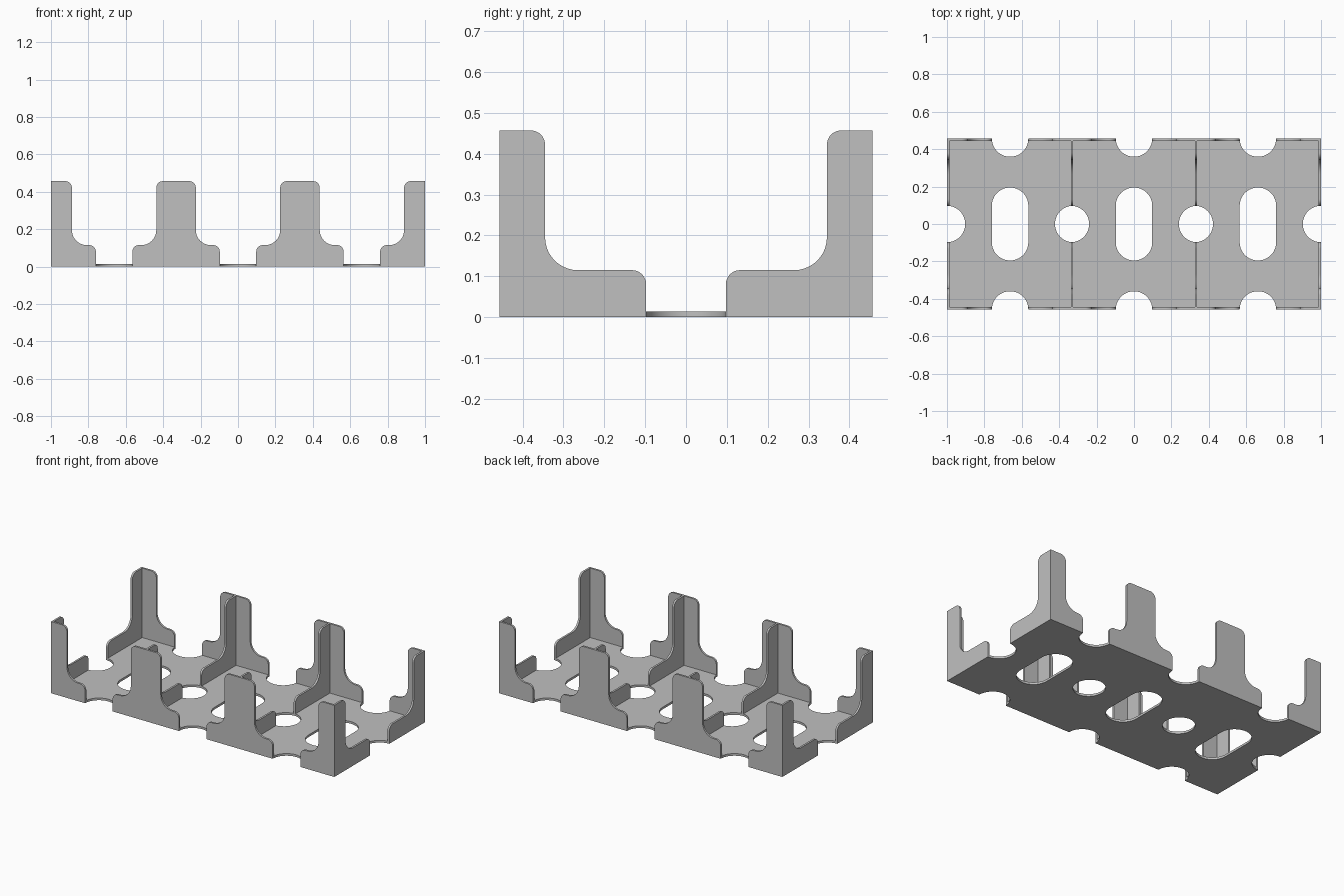
import bpy, bmesh
from math import cos, sin, acos, pi
from mathutils import Vector

if "Cube" in bpy.data.objects:
    bpy.data.objects.remove(bpy.data.objects["Cube"], do_unlink=True)

T = 0.0125              # wall thickness
PITCH = (2 - T) / 3     # spacing of the three cells
X, Y = 1.0, 0.457       # half length and half width
FLOOR = 0.014           # floor thickness
R = 0.0975              # radius of notches and openings
POST, TOP, SHELF = 0.112, 0.457, 0.115

grey = bpy.data.materials.new("plain grey")
grey.use_nodes = True
grey.diffuse_color = (0.527, 0.527, 0.527, 1)
grey.node_tree.nodes["Principled BSDF"].inputs["Base Color"].default_value = grey.diffuse_color


def arc(cx, cy, r, start, end, steps=10):
    """Points along an arc, angles in units of pi."""
    angles = [pi * (start + (end - start) * i / steps) for i in range(steps + 1)]
    return [(cx + r * cos(a), cy + r * sin(a)) for a in angles]


def prism(name, loops, place, depth):
    """Fill closed outlines (inner ones are holes) and extrude along depth."""
    bm = bmesh.new()
    edges = []
    for loop in loops:
        verts = [bm.verts.new(place(u, v)) for u, v in loop]
        edges += [bm.edges.new((a, b)) for a, b in zip(verts, verts[1:] + verts[:1])]
    bmesh.ops.triangle_fill(bm, use_beauty=True, use_dissolve=False,
                            edges=edges, normal=Vector(depth).normalized())
    out = bmesh.ops.extrude_face_region(bm, geom=bm.faces[:], use_keep_orig=True)
    moved = [g for g in out["geom"] if isinstance(g, bmesh.types.BMVert)]
    bmesh.ops.translate(bm, verts=moved, vec=depth)
    bmesh.ops.recalc_face_normals(bm, faces=bm.faces[:])
    mesh = bpy.data.meshes.new(name)
    bm.to_mesh(mesh)
    bm.free()
    mesh.materials.append(grey)
    obj = bpy.data.objects.new(name, mesh)
    bpy.context.collection.objects.link(obj)
    bpy.ops.object.select_all(action="DESELECT")
    obj.select_set(True)
    bpy.context.view_layer.objects.active = obj
    bpy.ops.object.shade_smooth_by_angle(angle=pi / 6)


def stepped_edge(length):
    """Post and low shelf outline, from the post top to the shelf foot."""
    small, big = 0.035, 0.08
    return (arc(POST - small, TOP - small, small, 0.5, 0)
            + arc(POST + big, SHELF + big, big, 1, 1.5)
            + arc(length - small, SHELF - small, small, 0.5, 0)
            + [(length, FLOOR)])


# Floor outline: half of it, then the same turned half a circle
half = [(-X, -Y)]
for cx in (-PITCH, 0, PITCH):
    half += arc(cx, -Y, R, 1, 0, 24)
half += [(X, -Y)] + arc(X, 0, R, 1.5, 0.5, 24)
loops = [half + [(-x, -y) for x, y in half]]

# Long openings in each cell, lens openings under each divider
for cx in (-PITCH, 0, PITCH):
    loops.append(arc(cx, R, R, 0, 1, 24) + arc(cx, -R, R, 1, 2, 24))
spread = acos(T / 2 / R) / pi
for cx in (-PITCH / 2, PITCH / 2):
    right = arc(cx - T / 2, 0, R, -spread, spread, 24)
    loops.append(right[:-1] + [(2 * cx - x, -y) for x, y in right[:-1]])
prism("floor", loops, lambda x, y: (x, y, 0), (0, 0, FLOOR))

# Long walls: corner pieces and the wider pieces at the dividers
long_edge = stepped_edge((PITCH + T) / 2 - R)
corner = [(0, FLOOR), (0, TOP)] + long_edge
side = [(u - T / 2, z) for u, z in long_edge]
middle = side + [(-u, z) for u, z in reversed(side)]
for sy, face in ((-1, "front"), (1, "back")):
    depth = (0, -sy * T, 0)
    for sx, hand in ((-1, "right"), (1, "left")):
        prism(f"{face}_{hand}_corner_wall", [corner],
              lambda u, z: (sx * (X - u), sy * Y, z), depth)
        prism(f"{face}_{hand}_middle_wall", [middle],
              lambda u, z: (sx * PITCH / 2 + u, sy * Y, z), depth)

# Cross walls: two ends and two dividers, each in a front and a back piece
cross = [(T, FLOOR), (T, TOP)] + stepped_edge(Y - R)
names = ("right_end", "right_divider", "left_divider", "left_end")
for i, name in enumerate(names):
    x0 = -X + i * PITCH
    for sy, face in ((-1, "front"), (1, "back")):
        prism(f"{name}_{face}_wall", [cross],
              lambda u, z: (x0, sy * (Y - u), z), (T, 0, 0))
